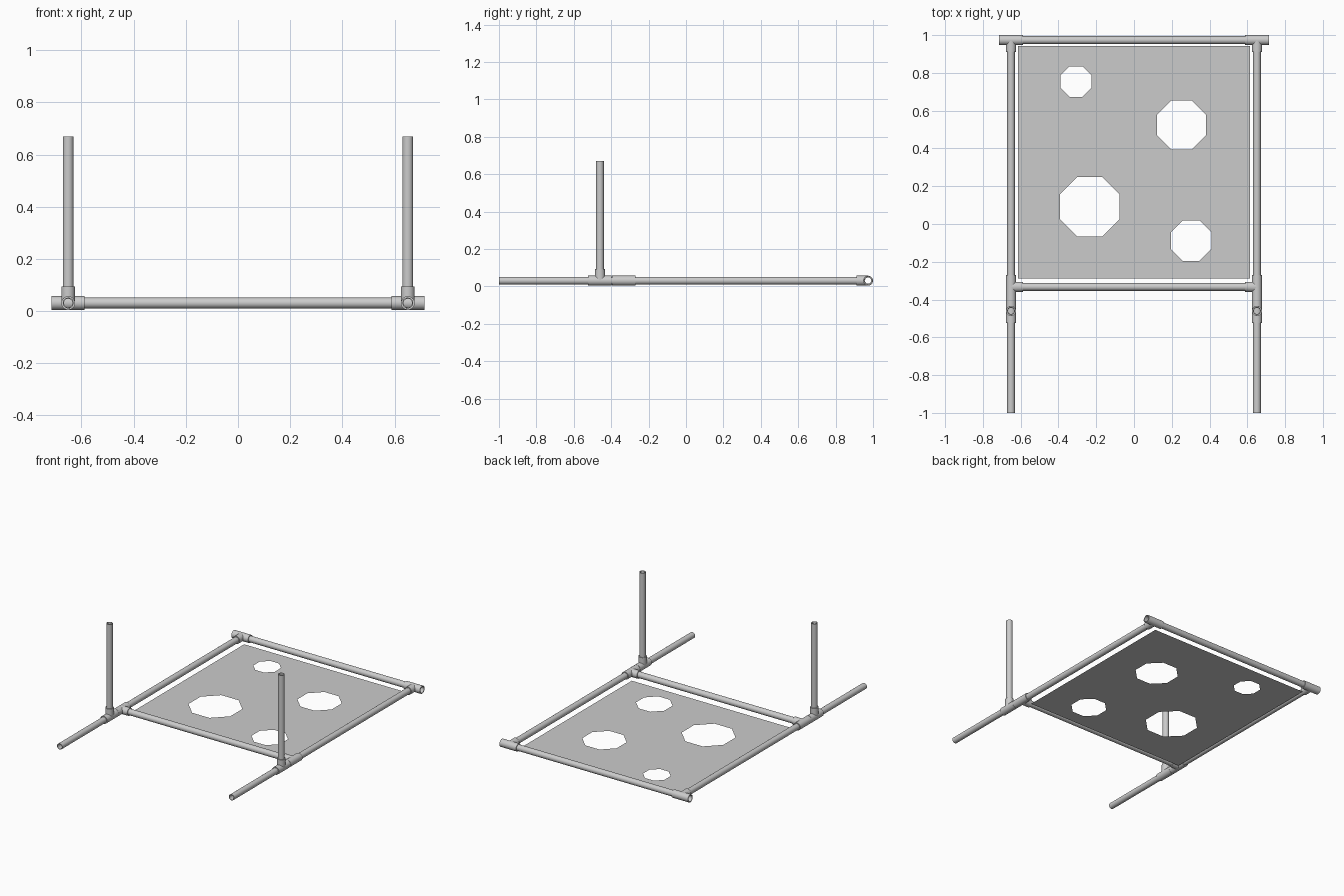
import bpy, bmesh, math
from mathutils import Vector

if "Cube" in bpy.data.objects:
    bpy.data.objects.remove(bpy.data.objects["Cube"])

N = 24
PIPE_R, PIPE_BORE = 0.0205, 0.0165
TEE_R, TEE_BORE, TEE_L = 0.0265, 0.0206, 0.063
X, Z = 0.651, 0.031            # side rail position, pipe height
Y_BACK, Y_CROSS, Y_POST = 0.9735, -0.333, -0.460


def finish(name, bm, smooth=True):
    bmesh.ops.recalc_face_normals(bm, faces=bm.faces[:])
    me = bpy.data.meshes.new(name)
    bm.to_mesh(me)
    bm.free()
    ob = bpy.data.objects.new(name, me)
    bpy.context.collection.objects.link(ob)
    if smooth:
        bpy.ops.object.select_all(action='DESELECT')
        ob.select_set(True)
        bpy.context.view_layer.objects.active = ob
        bpy.ops.object.shade_smooth_by_angle(angle=math.radians(35))
    return ob


def add_tube(bm, start, end, outer, bore, run=None):
    """Hollow tube; with a run axis, its start is saddle-trimmed to the run's surface."""
    start, end = Vector(start), Vector(end)
    d = (end - start).normalized()
    u = Vector(run).normalized() if run else d.orthogonal().normalized()
    v = d.cross(u)
    rings = [[], [], [], []]
    for i in range(N):
        a = 2 * math.pi * i / N
        for k, (r, base) in enumerate(((outer, start), (outer, end), (bore, end), (bore, start))):
            p = base + u * (r * math.cos(a)) + v * (r * math.sin(a))
            if run and base is start:
                p += d * math.sqrt(max(0, TEE_R ** 2 - (r * math.sin(a)) ** 2))
            rings[k].append(bm.verts.new(p))
    for k in range(4):
        a, b = rings[k], rings[(k + 1) % 4]
        for i in range(N):
            j = (i + 1) % N
            bm.faces.new((a[i], a[j], b[j], b[i]))


def pipe(name, start, end):
    bm = bmesh.new()
    add_tube(bm, start, end, PIPE_R, PIPE_BORE)
    finish(name, bm)


def tee(name, centre, run, branch):
    c, run, branch = Vector(centre), Vector(run), Vector(branch)
    bm = bmesh.new()
    add_tube(bm, c - run * TEE_L, c + run * TEE_L, TEE_R, TEE_BORE)
    add_tube(bm, c, c + branch * TEE_L, TEE_R, TEE_BORE, run)
    finish(name, bm)


# Side rails, uprights and tee fittings, mirrored left and right
for s, side in ((-1, "left"), (1, "right")):
    x = s * X
    pipe(f"side_rail_{side}", (x, -1, Z), (x, Y_BACK - TEE_R, Z))
    pipe(f"upright_{side}", (x, Y_POST, Z + TEE_R), (x, Y_POST, 0.67))
    tee(f"back_tee_{side}", (x, Y_BACK, Z), (1, 0, 0), (0, -1, 0))
    tee(f"cross_tee_{side}", (x, Y_CROSS, Z), (0, 1, 0), (-s, 0, 0))
    tee(f"upright_tee_{side}", (x, Y_POST, Z), (0, 1, 0), (0, 0, 1))

# Cross bars
pipe("back_bar", (-X, Y_BACK, Z), (X, Y_BACK, Z))
pipe("front_bar", (-X + TEE_R, Y_CROSS, Z), (X - TEE_R, Y_CROSS, Z))

# Target sheet with octagonal holes (x, y, half width)
holes = [(-0.307, 0.754, 0.081), (0.251, 0.524, 0.130),
         (-0.235, 0.091, 0.158), (0.302, -0.088, 0.107)]
loops = [[(-0.613, -0.289), (0.613, -0.289), (0.613, 0.942), (-0.613, 0.942)]]
for hx, hy, h in holes:
    r = h / math.cos(math.pi / 8)
    loops.append([(hx + r * math.cos(math.pi * (i + 0.5) / 4),
                   hy + r * math.sin(math.pi * (i + 0.5) / 4)) for i in range(8)])
bm = bmesh.new()
for pts in loops:
    vs = [bm.verts.new((px, py, 0)) for px, py in pts]
    for i in range(len(vs)):
        bm.edges.new((vs[i - 1], vs[i]))
bmesh.ops.triangle_fill(bm, use_beauty=True, use_dissolve=False,
                        edges=bm.edges[:], normal=(0, 0, 1))
sheet = finish("target_sheet", bm, smooth=False)
if sheet.data.polygons[0].normal.z < 0:
    sheet.data.flip_normals()
